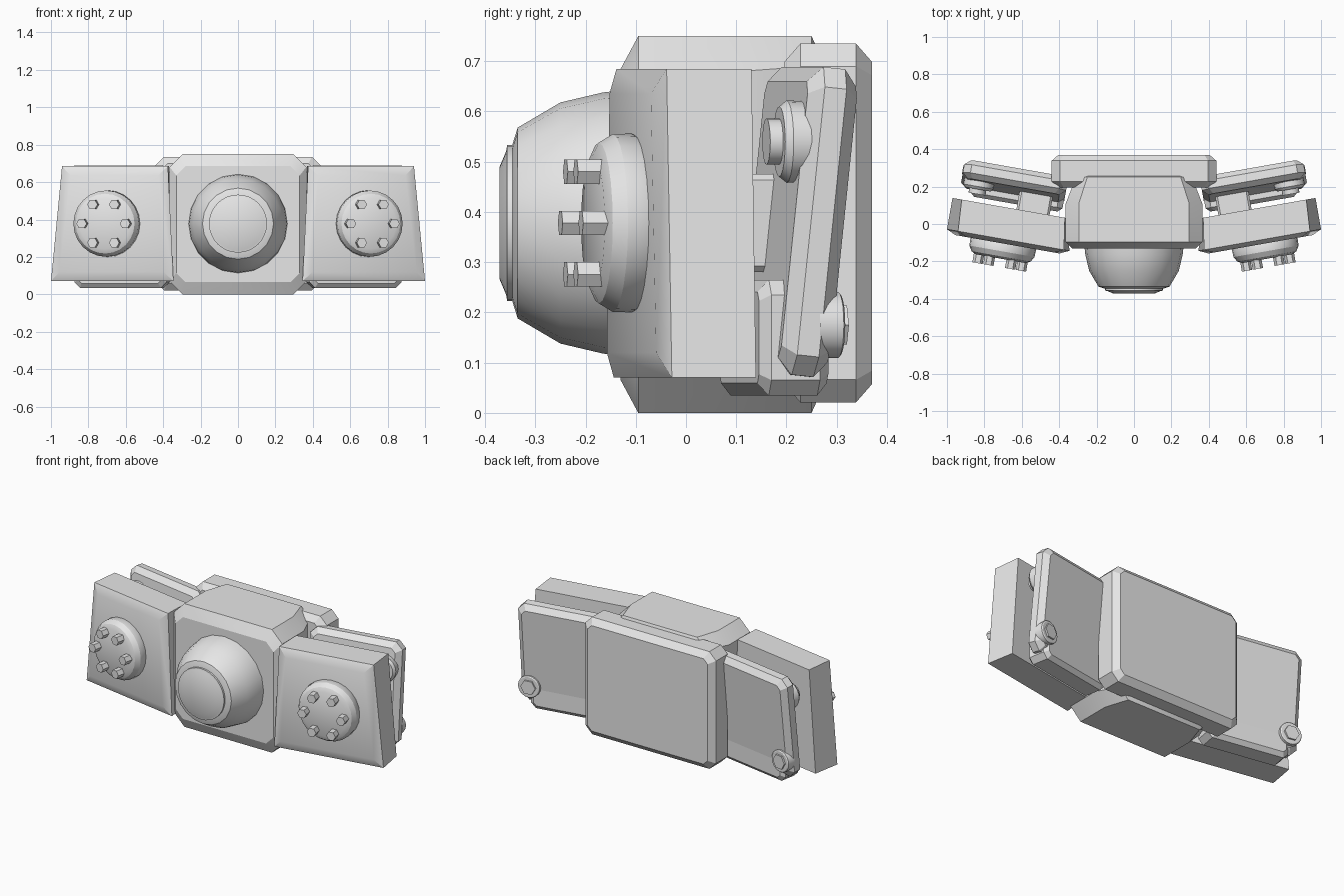
import bpy, bmesh
from math import sin, cos, pi, radians
from mathutils import Matrix, Vector

cube = bpy.data.objects.get("Cube")
if cube:
    bpy.data.objects.remove(cube)

grey = bpy.data.materials.new("plain_grey")
grey.use_nodes = True
grey.diffuse_color = (0.8, 0.8, 0.8, 1)
grey.node_tree.nodes["Principled BSDF"].inputs["Base Color"].default_value = (0.8, 0.8, 0.8, 1)


def loft(name, rings, matrix=Matrix(), mirror=False):
    """Skin closed rings of points, cap both ends, optionally mirror across x."""
    bm = bmesh.new()
    loops = [[bm.verts.new(matrix @ Vector(p)) for p in ring] for ring in rings]
    n = len(loops[0])
    for a, b in zip(loops, loops[1:]):
        for i in range(n):
            j = (i + 1) % n
            bm.faces.new((a[i], a[j], b[j], b[i]))
    bm.faces.new(loops[0])
    bm.faces.new(loops[-1])
    bmesh.ops.recalc_face_normals(bm, faces=bm.faces[:])
    mesh = bpy.data.meshes.new(name)
    bm.to_mesh(mesh)
    bm.free()
    mesh.materials.append(grey)
    mesh.shade_smooth()
    mesh.set_sharp_from_angle(angle=radians(28))
    obj = bpy.data.objects.new(name, mesh)
    bpy.context.collection.objects.link(obj)
    if mirror:
        mod = obj.modifiers.new("mirror", 'MIRROR')
        mod.use_mirror_merge = False
    return obj


def lathe(name, profile, sides, matrix, mirror=False):
    """Turn (radius, depth) pairs around an axis that points to -y."""
    rings = [[(r * cos(2 * pi * i / sides), -d, r * sin(2 * pi * i / sides))
              for i in range(sides)] for r, d in profile]
    return loft(name, rings, matrix, mirror)


def octagon(y, w, h, c):
    """Rectangle of half size w, h with corners cut by c, at depth y."""
    return [(-w + c, y, -h), (w - c, y, -h), (w, y, -h + c), (w, y, h - c),
            (w - c, y, h), (-w + c, y, h), (-w, y, h - c), (-w, y, -h + c)]


def plate(name, w, t, h, c, matrix, mirror=False):
    """Slab with chamfered rims on both faces."""
    e, d = c * 0.8, c * 0.7
    rings = [octagon(-t, w - e, h - e, c * 0.6), octagon(-t + d, w, h, c),
             octagon(t - d, w, h, c), octagon(t, w - e, h - e, c * 0.6)]
    return loft(name, rings, matrix, mirror)


def place(x, y, z, yaw=10):
    return Matrix.Translation((x, y, z)) @ Matrix.Rotation(radians(yaw), 4, 'Z')


# Central housing and its domed nose
loft("central_housing", [octagon(-0.13, 0.33, 0.31, 0.05), octagon(-0.095, 0.365, 0.375, 0.07),
                         octagon(0.11, 0.365, 0.375, 0.07), octagon(0.25, 0.31, 0.375, 0.06),
                         octagon(0.275, 0.28, 0.32, 0.05)], place(0, 0, 0.375, 0))
lathe("nose_dome", [(0.265, 0.12), (0.26, 0.165), (0.24, 0.25), (0.19, 0.335), (0.158, 0.345)],
      20, place(0, 0, 0.378, 0))
lathe("nose_cap", [(0.155, 0.33), (0.155, 0.356), (0.143, 0.358), (0.112, 0.371)],
      32, place(0, 0, 0.378, 0))

# Rear cover
plate("rear_cover", 0.44, 0.087, 0.357, 0.045, place(0, 0.283, 0.378, 0))

# Swept side pods, wider at the foot, with a bevelled front face
pod = place(0.67, 0, 0)


def pod_ring(y, inner_low, outer_low, outer_top, inner_top, inset=0):
    low, top = 0.07 + inset, 0.685 - inset
    return [(inner_low + inset, y, low), (outer_low - inset, y, low),
            (outer_top - inset, y, top), (inner_top + inset, y, top)]


loft("side_pods", [pod_ring(-0.108, -0.345, 0.32, 0.26, -0.315, 0.05),
                   pod_ring(-0.085, -0.345, 0.32, 0.26, -0.315),
                   pod_ring(0.085, -0.30, 0.32, 0.27, -0.29)], pod, True)

# Round hubs with six hexagonal bolts on each pod
hub = pod @ Matrix.Translation((0.01, -0.1, 0.378))
lathe("pod_hubs", [(0.168, -0.01), (0.178, 0.012), (0.177, 0.05), (0.16, 0.078), (0.135, 0.09)],
      24, hub, True)
for i in range(6):
    a = i * pi / 3
    spot = hub @ Matrix.Translation((0.118 * cos(a), 0, 0.118 * sin(a)))
    lathe(f"hub_bolt_{i + 1}", [(0.028, 0.08), (0.028, 0.135)], 6, spot, True)

# Tilted rear wings and the blocks along their lower edge
wing = place(0.64, 0.222, 0.38) @ Matrix.Rotation(radians(-6), 4, 'X')
plate("rear_wings", 0.28, 0.05, 0.308, 0.04, wing, True)
plate("lower_blocks", 0.25, 0.07, 0.115, 0.03, place(0.62, 0.175, 0.15), True)

# Connectors between pods and wings
plate("wing_connectors", 0.09, 0.07, 0.098, 0.012, place(0.53, 0.12, 0.378), True)
lathe("wing_knobs", [(0.08, -0.03), (0.082, 0.015), (0.07, 0.03), (0.046, 0.03), (0.046, 0.056)],
      20, place(0.83, 0.215, 0.54), True)

# Corner bolts on the back of the wings
corner = place(0.85, 0.285, 0.175, 190)
lathe("corner_washers", [(0.066, -0.03), (0.066, 0.018), (0.06, 0.022)], 20, corner, True)
lathe("corner_bolts", [(0.045, 0), (0.045, 0.032)], 6, corner, True)
